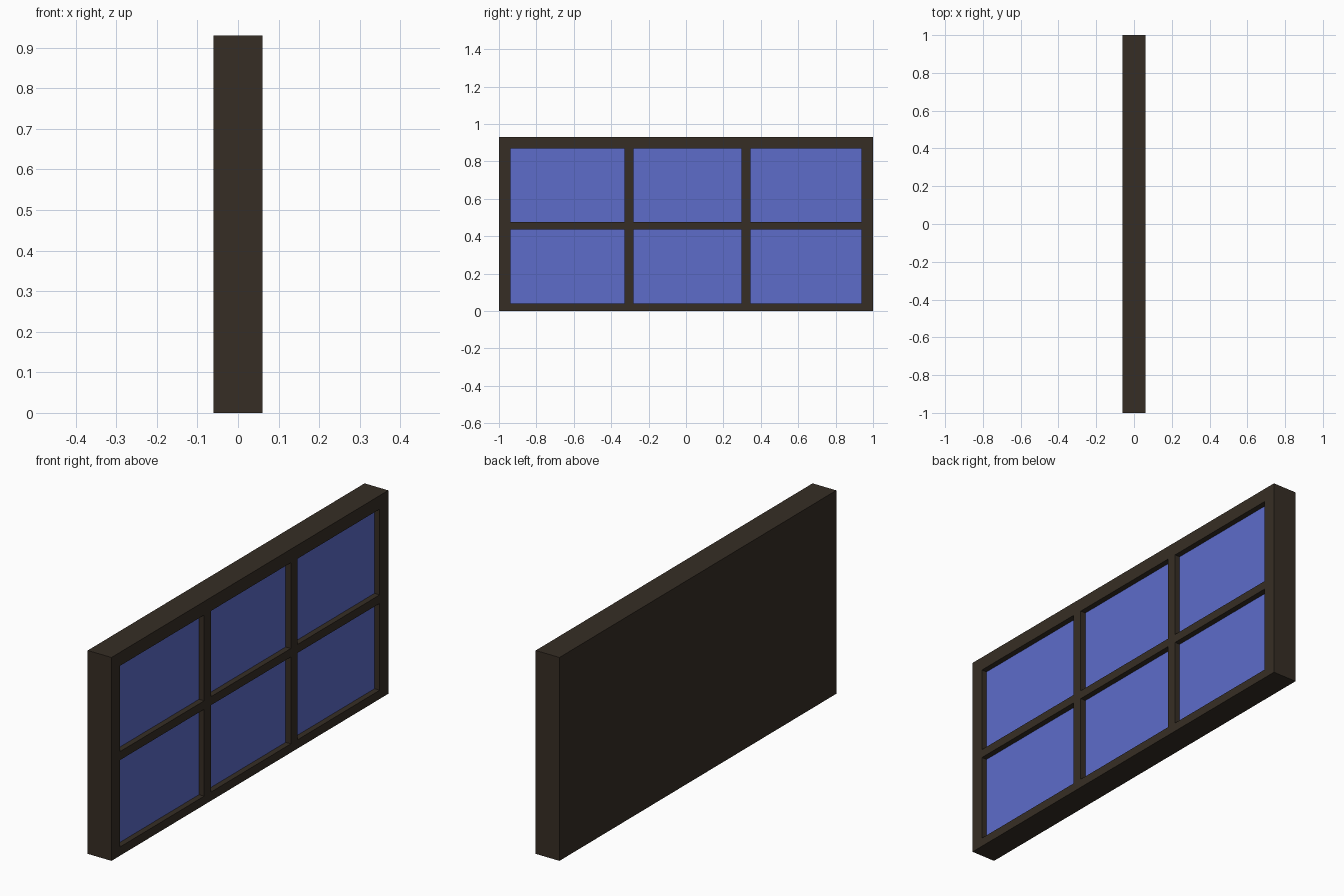
import bpy, bmesh
from mathutils import Matrix, Vector

if "Cube" in bpy.data.objects:
    bpy.data.objects.remove(bpy.data.objects["Cube"])

DEPTH, WIDTH, HEIGHT = 0.12, 2.0, 0.93
RECESS = 0.026
COLUMNS = [(-0.938, -0.33), (-0.282, 0.296), (0.344, 0.938)]
ROWS = [(0.04, 0.437), (0.476, 0.868)]


def material(name, colour):
    mat = bpy.data.materials.new(name)
    mat.diffuse_color = (*colour, 1.0)
    mat.use_nodes = True
    mat.node_tree.nodes["Principled BSDF"].inputs["Base Color"].default_value = mat.diffuse_color
    return mat


# Solid window block, flat at the back
bm = bmesh.new()
bmesh.ops.create_cube(bm, size=1.0, matrix=Matrix.Translation((0, 0, HEIGHT / 2))
                      @ Matrix.Diagonal((DEPTH, WIDTH, HEIGHT, 1)))

# Cut the +x face along the pane edges
cuts = [(1, v) for pair in COLUMNS for v in pair] + [(2, v) for pair in ROWS for v in pair]
for axis, v in cuts:
    point, normal = Vector(), Vector()
    point[axis], normal[axis] = v, 1
    bmesh.ops.bisect_plane(bm, geom=bm.verts[:] + bm.edges[:] + bm.faces[:],
                           plane_co=point, plane_no=normal)


def is_pane(face):
    c = face.calc_center_median()
    return (face.normal.x > 0.9
            and any(a < c.y < b for a, b in COLUMNS)
            and any(a < c.z < b for a, b in ROWS))


# Sink the panes behind the glazing bars and colour them as glass
bm.normal_update()
panes = [f for f in bm.faces if is_pane(f)]
for pane in bmesh.ops.extrude_discrete_faces(bm, faces=panes)["faces"]:
    pane.material_index = 1
    bmesh.ops.translate(bm, verts=pane.verts[:], vec=(-RECESS, 0, 0))
bmesh.ops.recalc_face_normals(bm, faces=bm.faces[:])

mesh = bpy.data.meshes.new("window")
bm.to_mesh(mesh)
bm.free()
mesh.materials.append(material("dark brown wood", (0.037, 0.027, 0.018)))
mesh.materials.append(material("blue glass", (0.11, 0.15, 0.59)))
window = bpy.data.objects.new("window", mesh)
bpy.context.collection.objects.link(window)
